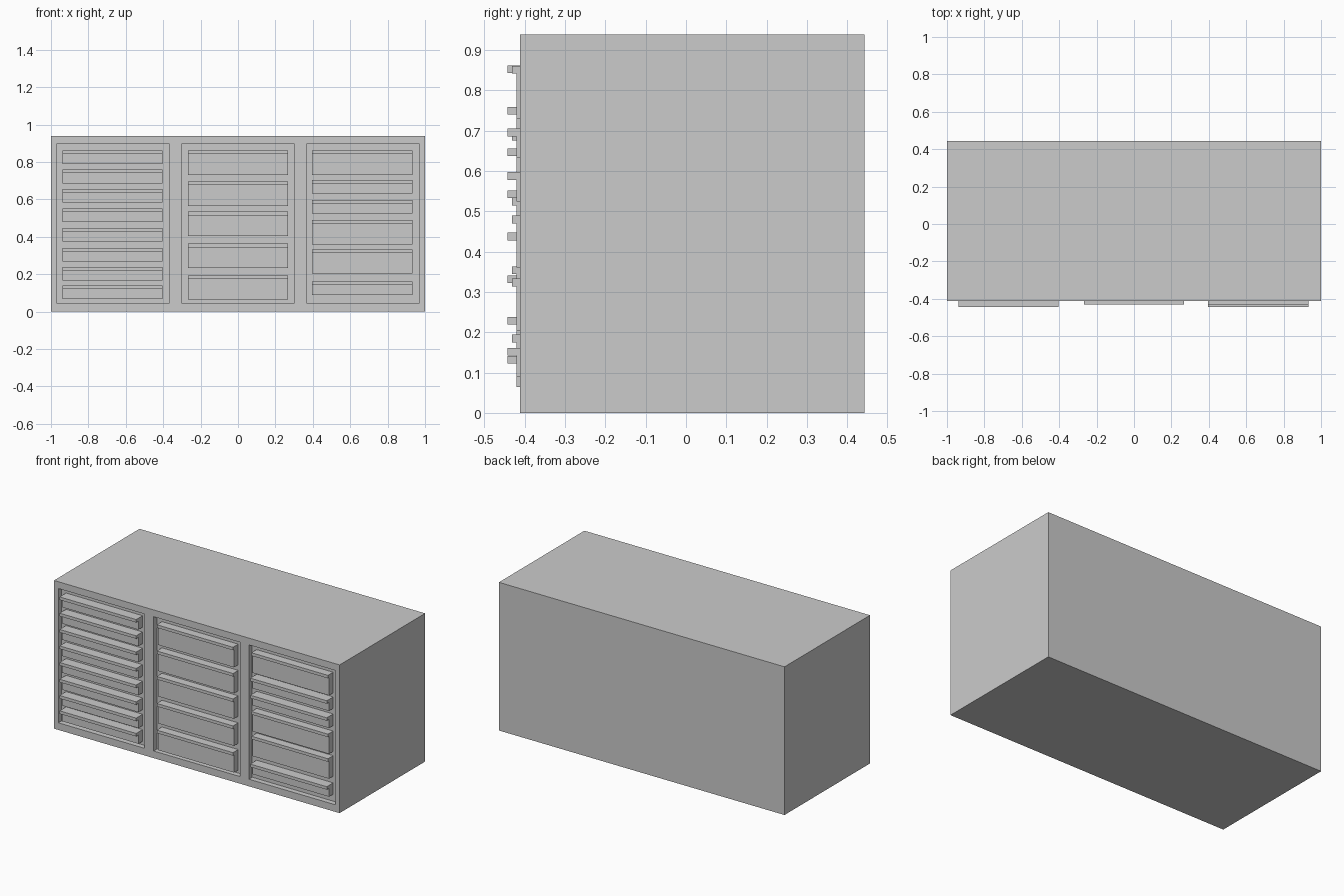
import bpy, bmesh

if "Cube" in bpy.data.objects:
    bpy.data.objects.remove(bpy.data.objects["Cube"])

FRONT, BACK, HEIGHT = -0.412, 0.443, 0.938
RECESS = FRONT + 0.033      # y of the recess floor
FACE = -0.421               # y of the drawer faces
DEEP, SHALLOW = -0.443, -0.431   # y of the handle fronts
LIP = 0.019                 # handle height


def extrude_x(name, profile, x0, x1):
    """Extrude a closed (y, z) profile from x0 to x1."""
    bm = bmesh.new()
    face = bm.faces.new([bm.verts.new((x0, y, z)) for y, z in profile])
    ext = bmesh.ops.extrude_face_region(bm, geom=[face])
    verts = [v for v in ext["geom"] if isinstance(v, bmesh.types.BMVert)]
    bmesh.ops.translate(bm, verts=verts, vec=(x1 - x0, 0, 0))
    bmesh.ops.recalc_face_normals(bm, faces=bm.faces)
    mesh = bpy.data.meshes.new(name)
    bm.to_mesh(mesh)
    bm.free()
    obj = bpy.data.objects.new(name, mesh)
    bpy.context.collection.objects.link(obj)
    return obj


def box(name, x0, x1, y0, y1, z0, z1):
    return extrude_x(name, [(y0, z0), (y1, z0), (y1, z1), (y0, z1)], x0, x1)


# Cabinet body
cabinet = box("cabinet", -1, 1, FRONT, BACK, 0, HEIGHT)

# Columns: recess x range, drawer x range, drawers (top, bottom, handle front)
columns = {
    "left": (-0.97, -0.367, -0.939, -0.403, [
        (0.862, 0.789, DEEP), (0.759, 0.685, DEEP), (0.656, 0.583, DEEP),
        (0.552, 0.480, DEEP), (0.447, 0.374, DEEP), (0.341, 0.267, DEEP),
        (0.238, 0.166, DEEP), (0.141, 0.067, DEEP)]),
    "middle": (-0.302, 0.302, -0.267, 0.267, [
        (0.861, 0.730, SHALLOW), (0.695, 0.565, SHALLOW),
        (0.534, 0.404, SHALLOW), (0.363, 0.233, SHALLOW),
        (0.194, 0.064, SHALLOW)]),
    "right": (0.365, 0.97, 0.396, 0.932, [
        (0.861, 0.730, SHALLOW), (0.705, 0.632, DEEP), (0.597, 0.524, DEEP),
        (0.489, 0.360, SHALLOW), (0.333, 0.203, SHALLOW),
        (0.161, 0.089, DEEP)]),
}

for side, (r0, r1, d0, d1, drawers) in columns.items():
    # Shallow recess cut into the front
    cutter = box(side + "_recess_cutter", r0, r1, FRONT - 0.1, RECESS, 0.045, 0.895)
    cutter.hide_render = True
    cutter.hide_set(True)
    cut = cabinet.modifiers.new(side + "_recess", "BOOLEAN")
    cut.operation = "DIFFERENCE"
    cut.solver = "EXACT"
    cut.object = cutter

    # Drawers: face panel with a full-width lip handle along the top
    for i, (top, bottom, pull) in enumerate(drawers, 1):
        profile = [(RECESS + 0.005, bottom), (RECESS + 0.005, top), (pull, top),
                   (pull, top - LIP), (FACE, top - LIP), (FACE, bottom)]
        extrude_x(f"{side}_drawer_{i}", profile, d0, d1)
